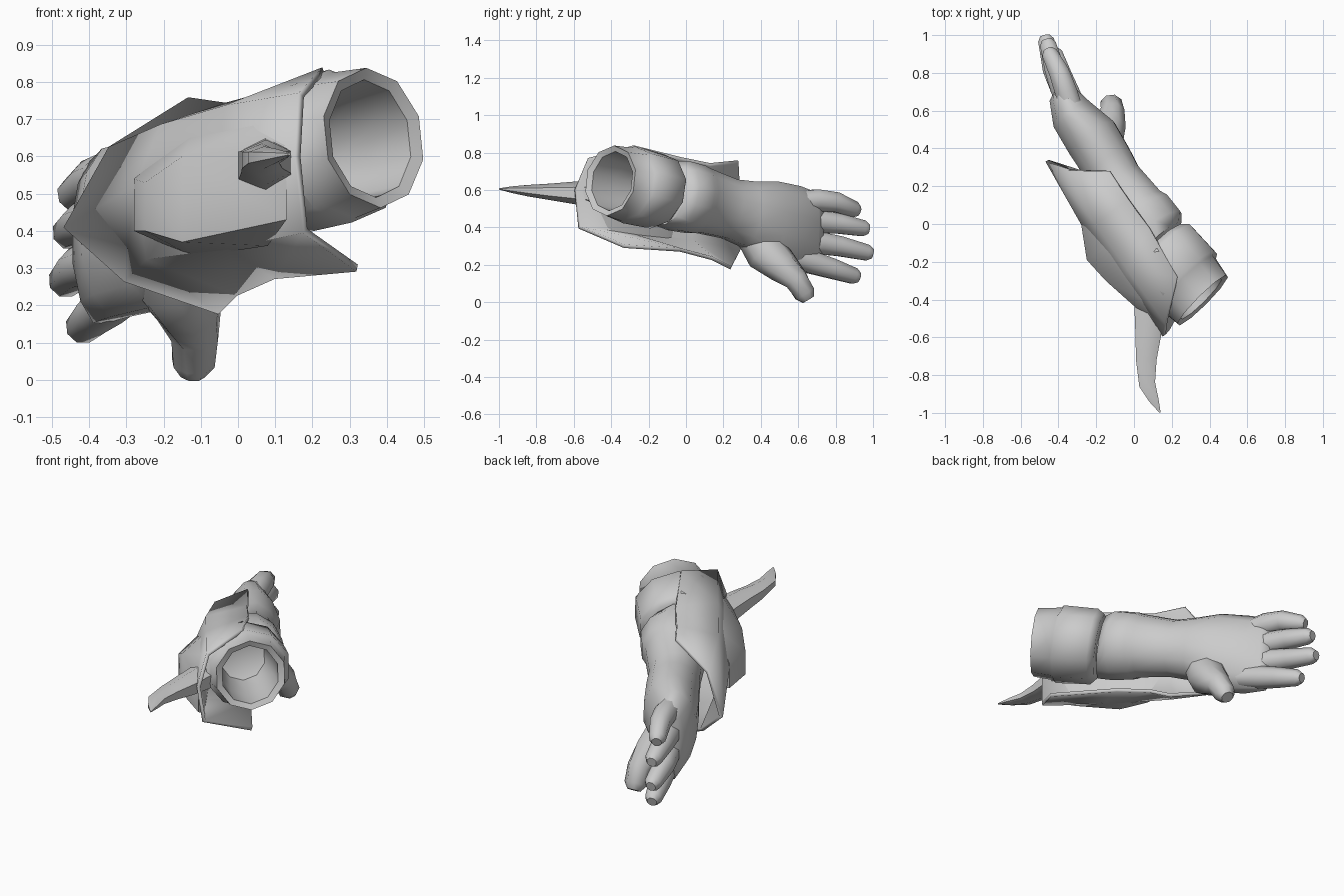
import bpy, bmesh, math
from mathutils import Vector as V


def finish(name, bm, angle=55):
    bmesh.ops.recalc_face_normals(bm, faces=bm.faces[:])
    me = bpy.data.meshes.new(name)
    bm.to_mesh(me)
    bm.free()
    ob = bpy.data.objects.new(name, me)
    bpy.context.collection.objects.link(ob)
    bpy.ops.object.select_all(action='DESELECT')
    ob.select_set(True)
    bpy.context.view_layer.objects.active = ob
    bpy.ops.object.shade_smooth_by_angle(angle=math.radians(angle))
    return ob


def loft(name, rings, n=10, cap_start=True, cap_end=True):
    """rings: (centre, axis, half width, half height)"""
    bm = bmesh.new()
    loops = []
    for c, t, a, b in rings:
        t = V(t).normalized()
        side = t.cross(V((0, 0, 1))).normalized()
        up = side.cross(t)
        loops.append([bm.verts.new(V(c) + side * a * math.cos(k) + up * b * math.sin(k))
                      for k in (2 * math.pi * (i + 0.5) / n for i in range(n))])
    for p, q in zip(loops, loops[1:]):
        for i in range(n):
            j = (i + 1) % n
            bm.faces.new((p[i], p[j], q[j], q[i]))
    if cap_start:
        bm.faces.new(loops[0])
    if cap_end:
        bm.faces.new(loops[-1])
    return finish(name, bm)


def limb(name, pts, radii, n=8):
    """tapered tube along a path with a rounded tip"""
    pts = [V(p) for p in pts]
    rings = []
    for i, p in enumerate(pts):
        t = pts[min(i + 1, len(pts) - 1)] - pts[max(i - 1, 0)]
        rings.append((p, t, radii[i], radii[i]))
    tip = (pts[-1] - pts[-2]).normalized()
    rings.append((pts[-1] + tip * radii[-1] * 0.6, tip, radii[-1] * 0.6, radii[-1] * 0.6))
    return loft(name, rings, n)


# Open cuff with inner wall and raised band
A = (-0.67, 0.67, -0.2)
O = (-0.68, 0.68, -0.14)
loft("cuff", [
    ((0.12, -0.13, 0.585), A, 0.12, 0.12),
    ((0.25, -0.28, 0.62), A, 0.15, 0.15),
    ((0.355, -0.395, 0.648), O, 0.155, 0.16),
    ((0.364, -0.404, 0.65), O, 0.19, 0.19),
    ((0.285, -0.315, 0.63), A, 0.208, 0.2),
    ((0.275, -0.305, 0.628), A, 0.232, 0.21),
    ((0.15, -0.16, 0.595), A, 0.225, 0.205),
    ((0.13, -0.13, 0.59), A, 0.18, 0.18)], 10, False, True)

# Forearm, wrist and palm
B, C = (-0.55, 0.83, -0.2), (-0.6, 0.78, -0.15)
loft("forearm_and_palm", [
    ((0.12, -0.12, 0.585), A, 0.18, 0.18),
    ((0.09, -0.04, 0.57), B, 0.195, 0.195),
    ((0.03, 0.05, 0.55), B, 0.185, 0.19),
    ((0.01, 0.08, 0.545), B, 0.165, 0.18),
    ((-0.09, 0.23, 0.50), B, 0.14, 0.165),
    ((-0.14, 0.32, 0.475), C, 0.145, 0.18),
    ((-0.22, 0.45, 0.42), C, 0.15, 0.235),
    ((-0.33, 0.58, 0.395), (-0.6, 0.8, -0.08), 0.12, 0.235),
    ((-0.375, 0.68, 0.37), (-0.4, 0.9, -0.05), 0.08, 0.225),
    ((-0.385, 0.72, 0.365), (-0.4, 0.9, -0.05), 0.04, 0.19)], 12)

# Four fingers: base, knuckle, middle and tip
fingers = [
    ((-0.31, 0.56, 0.53), (-0.36, 0.70, 0.545), (-0.395, 0.80, 0.535), (-0.445, 0.90, 0.495)),
    ((-0.32, 0.58, 0.43), (-0.385, 0.72, 0.43), (-0.42, 0.82, 0.42), (-0.455, 0.95, 0.395)),
    ((-0.32, 0.58, 0.32), (-0.385, 0.72, 0.315), (-0.43, 0.82, 0.30), (-0.465, 0.97, 0.265)),
    ((-0.28, 0.54, 0.25), (-0.34, 0.68, 0.21), (-0.38, 0.78, 0.18), (-0.42, 0.90, 0.14))]
for i, path in enumerate(fingers):
    limb("finger_%d" % (i + 1), path, (0.06, 0.064, 0.058, 0.046))
limb("thumb", [(-0.19, 0.33, 0.40), (-0.17, 0.43, 0.265), (-0.13, 0.52, 0.185), (-0.115, 0.59, 0.12),
               (-0.12, 0.635, 0.045)], (0.09, 0.115, 0.09, 0.068, 0.06))

# Forearm guard: cross-sections from the upper to the lower edge
sections = [
    [(0.23, -0.28, 0.83), (0.17, -0.52, 0.765), (0.16, -0.59, 0.60), (0.18, -0.57, 0.40), (0.32, -0.33, 0.30)],
    [(0.08, -0.02, 0.765), (-0.03, -0.24, 0.73), (-0.04, -0.33, 0.58), (-0.02, -0.29, 0.36), (0.10, -0.03, 0.28)],
    [(-0.03, 0.13, 0.735), (-0.20, 0.0, 0.68), (-0.27, 0.0, 0.52), (-0.24, 0.03, 0.33), (0.0, 0.14, 0.235)],
    [(-0.13, 0.28, 0.75), (-0.34, 0.285, 0.62), (-0.46, 0.335, 0.41), (-0.30, 0.285, 0.27), (-0.05, 0.24, 0.185)]]
bm = bmesh.new()
rows = [[bm.verts.new(p) for p in s] for s in sections]
for p, q in zip(rows, rows[1:]):
    for i in range(4):
        bm.faces.new((p[i], p[i + 1], q[i + 1], q[i]))
guard = finish("forearm_guard", bm)
mod = guard.modifiers.new("thickness", 'SOLIDIFY')
mod.thickness = 0.02
mod.offset = 0

# Raised pad on the guard: (x, y, upper z, lower z)
bm = bmesh.new()
for x, y, hi, lo in [(-0.28, 0.0, 0.54, 0.40), (-0.25, -0.19, 0.53, 0.40), (-0.15, -0.30, 0.60, 0.37),
                     (0.0, -0.385, 0.60, 0.41), (0.13, -0.55, 0.63, 0.43), (-0.12, -0.10, 0.67, 0.33),
                     (0.08, -0.42, 0.70, 0.36)]:
    bm.verts.new((x, y, hi))
    bm.verts.new((x, y, lo))
bmesh.ops.convex_hull(bm, input=bm.verts[:])
finish("guard_pad", bm, 50)

# Curved spike
F = (0.0, -1, 0)
loft("spike", [
    ((0.075, -0.42, 0.575), F, 0.085, 0.075),
    ((0.075, -0.60, 0.585), F, 0.077, 0.06),
    ((0.065, -0.72, 0.59), F, 0.063, 0.045),
    ((0.07, -0.85, 0.597), (0.3, -1, 0), 0.05, 0.03),
    ((0.105, -0.93, 0.602), (0.5, -1, 0), 0.03, 0.018),
    ((0.138, -0.998, 0.606), (0.5, -1, 0), 0.004, 0.004)], 6)
